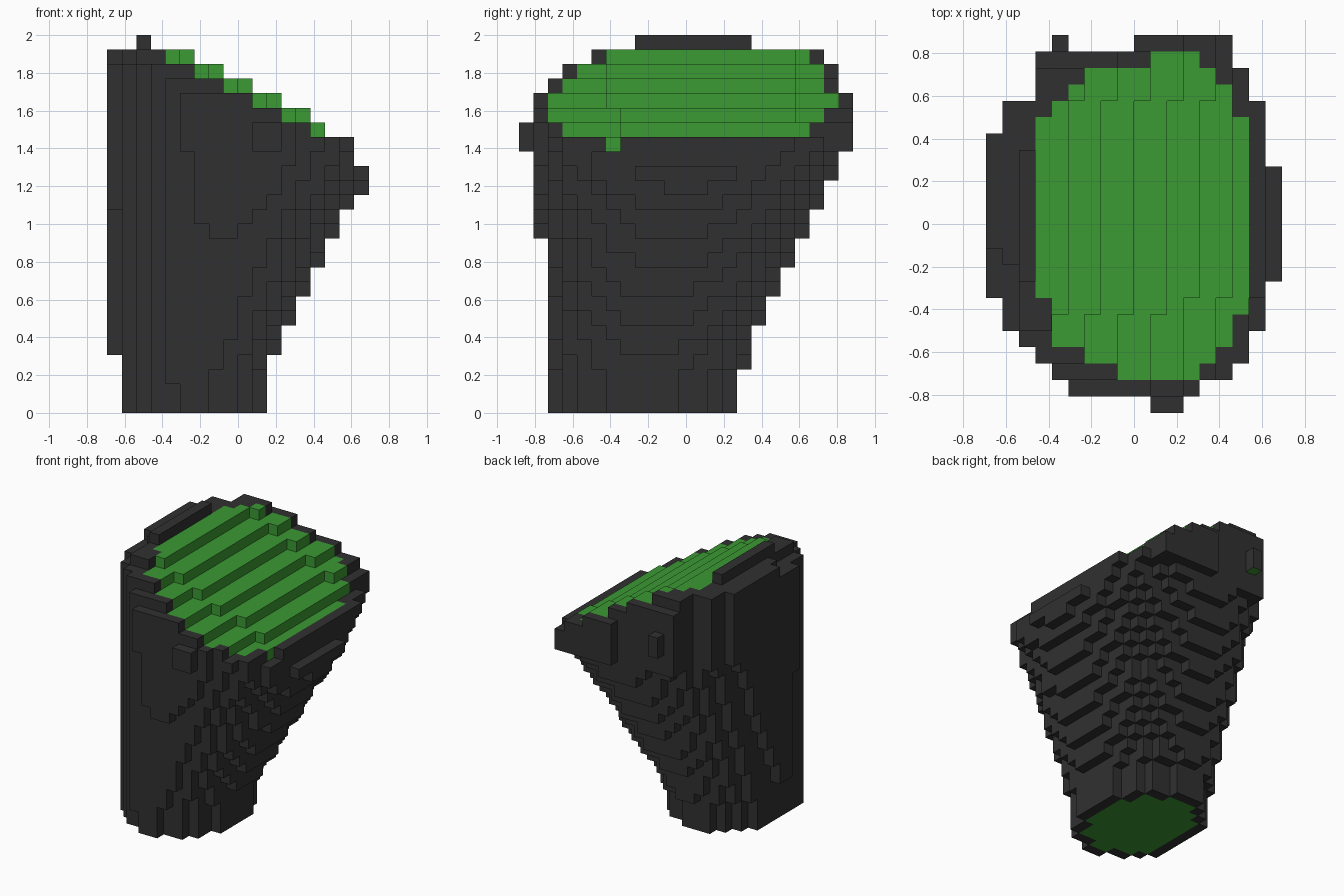
import bpy
import bmesh
from mathutils import Vector

cube = bpy.data.objects.get("Cube")
if cube:
    bpy.data.objects.remove(cube)

U = 2 / 26                      # block size
NX, NY, NZ = 18, 23, 26         # grid of blocks


def material(name, rgb):
    m = bpy.data.materials.new(name)
    m.use_nodes = True
    m.diffuse_color = (*rgb, 1)
    m.node_tree.nodes["Principled BSDF"].inputs["Base Color"].default_value = (*rgb, 1)
    return m


charcoal = material("charcoal", (0.030, 0.030, 0.030))
leaf_green = material("leaf_green", (0.043, 0.32, 0.033))

# outline of the upper rim: first and end row of each column, from -x to +x
RIM = [(7, 17), (5, 19), (4, 19), (3, 22), (2, 23), (1, 22), (1, 22), (1, 22), (1, 22),
       (1, 23), (0, 23), (0, 23), (1, 23), (2, 23), (2, 23), (3, 21), (5, 19), (8, 15)]
# outline of the green field, starting at column 3
FIELD_START = 3
FIELD = [(7, 18), (4, 19), (4, 20), (3, 21), (3, 21), (2, 21), (2, 21),
         (2, 22), (2, 22), (2, 22), (3, 21), (4, 20), (6, 18)]
# rows allowed in each upper layer, from layer 18 up
RIM_LAYER = 18
LAYER_ROWS = [(0, 23), (0, 23), (1, 23), (1, 23), (2, 22), (3, 22), (5, 21), (8, 16)]
KNOB = (4, 22)                  # lone block pair on the back of the rim


def top_height(i, j):
    """Stepped slope, falling to +x and a little to the front."""
    if i < 2:
        return 24 if j < 10 - i else 25
    if i == 2 and 8 <= j <= 15:
        return 26
    if i == 17:
        return 17
    front = 6 if i < 12 else 7
    start = 2 if j < front else 4 if j >= 19 else 3
    return min(25 if i < 15 else 19, 25 - (i - start) // 2)


def in_cone(i, j, k):
    """Leaning oval cone: steep on -x and the front, flaring to +x and the back."""
    x0 = 0.65 - 0.05 * k
    x1 = max(11.1, 9.8 + 0.5 * k + (0.3 if k > 14 else 0))
    y0 = 2.4 - 0.08 * k - 0.07 * max(0, k - 12)
    y1 = max(14.8, 13.8 + 0.5 * k + (0.4 if k == 3 else 0))
    u = abs(2 * (i + 0.5) - x0 - x1) / (x1 - x0)
    v = abs(2 * (j + 0.5) - y0 - y1) / (y1 - y0)
    return u * u + v * v <= 1


def is_solid(i, j, k):
    if k >= top_height(i, j):
        return False
    if k < RIM_LAYER:
        return in_cone(i, j, k)
    if (i, j) == KNOB and k < 20:
        return False
    lo, hi = LAYER_ROWS[k - RIM_LAYER]
    return max(lo, RIM[i][0]) <= j < min(hi, RIM[i][1])


solid = {(i, j, k) for i in range(NX) for j in range(NY) for k in range(NZ)
         if is_solid(i, j, k)}


def is_green(i, j, k, d):
    # underside, inside a one-block border, and under the knob
    if d == (0, 0, -1):
        sides = ((1, 0), (-1, 0), (0, 1), (0, -1))
        inner = k == 0 and all((i + a, j + b, 0) in solid for a, b in sides)
        return inner or (i, j) == KNOB
    column = i - FIELD_START
    if not 0 <= column < len(FIELD):
        return False
    lo, hi = FIELD[column]
    return lo <= j < hi and k >= top_height(i, j) - 1


DIRECTIONS = [(1, 0, 0), (-1, 0, 0), (0, 1, 0), (0, -1, 0), (0, 0, 1), (0, 0, -1)]


def block_skin(name, mat, wanted):
    """Outer faces of the blocks whose colour matches."""
    bm = bmesh.new()
    for cell in sorted(solid):
        for d in DIRECTIONS:
            if tuple(a + b for a, b in zip(cell, d)) in solid:
                continue
            if is_green(*cell, d) != wanted:
                continue
            n = Vector(d)
            s = Vector((d[1], d[2], d[0]))
            t = n.cross(s)
            mid = Vector(cell) + Vector((0.5, 0.5, 0.5)) + n / 2
            corners = [mid + (s * a + t * b) / 2
                       for a, b in ((-1, -1), (1, -1), (1, 1), (-1, 1))]
            bm.faces.new([bm.verts.new((p - Vector((NX / 2, NY / 2, 0))) * U)
                          for p in corners])
    bmesh.ops.remove_doubles(bm, verts=bm.verts, dist=U / 100)
    # merge coplanar block faces into larger flat ones
    bmesh.ops.dissolve_limit(bm, angle_limit=0.01, verts=bm.verts, edges=bm.edges)
    mesh = bpy.data.meshes.new(name)
    bm.to_mesh(mesh)
    bm.free()
    mesh.materials.append(mat)
    bpy.context.collection.objects.link(bpy.data.objects.new(name, mesh))


block_skin("sloped_shell", charcoal, False)
block_skin("green_core", leaf_green, True)
